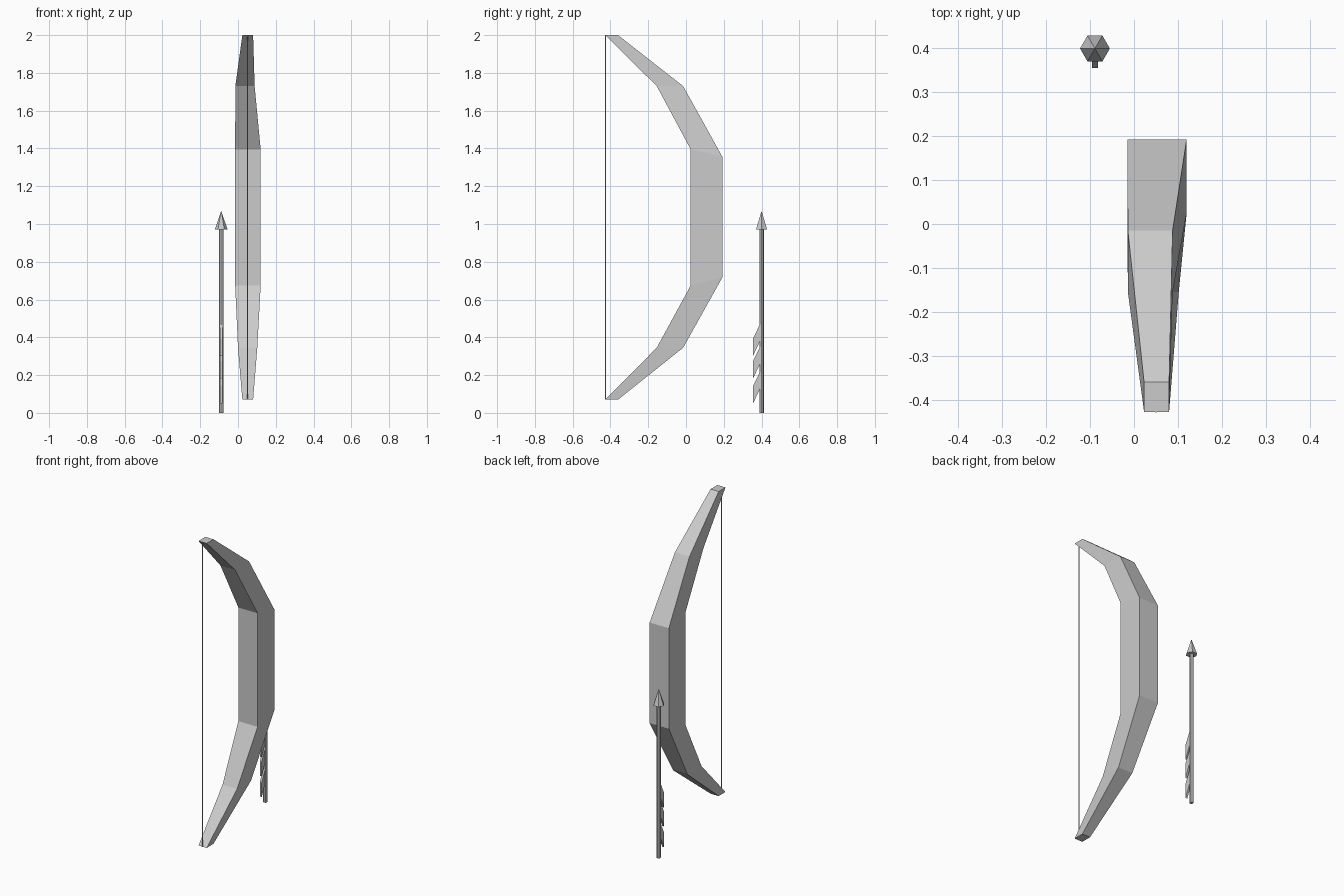
import bpy, bmesh
from mathutils import Vector

if "Cube" in bpy.data.objects:
    bpy.data.objects.remove(bpy.data.objects["Cube"])


def make_object(name, bm):
    bmesh.ops.recalc_face_normals(bm, faces=bm.faces)
    mesh = bpy.data.meshes.new(name)
    bm.to_mesh(mesh)
    bm.free()
    obj = bpy.data.objects.new(name, mesh)
    bpy.context.collection.objects.link(obj)
    return obj


def loft(name, rings):
    """Skin a list of equal-length point rings and cap both ends."""
    bm = bmesh.new()
    loops = [[bm.verts.new(p) for p in ring] for ring in rings]
    n = len(loops[0])
    for a, b in zip(loops, loops[1:]):
        for i in range(n):
            j = (i + 1) % n
            bm.faces.new((a[i], a[j], b[j], b[i]))
    bm.faces.new(loops[0])
    bm.faces.new(loops[-1])
    return make_object(name, bm)


def cone(name, x, y, z0, z1, r0, r1, sides):
    bm = bmesh.new()
    bmesh.ops.create_cone(bm, cap_ends=True, segments=sides,
                          radius1=r0, radius2=r1, depth=z1 - z0)
    # keep corners on the x axis
    if not any(abs(v.co.y) < 1e-5 and abs(v.co.x) > 1e-5 for v in bm.verts):
        for v in bm.verts:
            v.co.x, v.co.y = v.co.y, v.co.x
    bmesh.ops.translate(bm, verts=bm.verts, vec=Vector((x, y, (z0 + z1) / 2)))
    return make_object(name, bm)


# Bow limbs and grip: string-side y, z, outer y, z, left x, right x
stations = [
    (-0.428, 0.07, -0.36, 0.07, 0.023, 0.08),
    (-0.155, 0.345, -0.015, 0.345, 0.0, 0.102),
    (0.025, 0.675, 0.193, 0.718, -0.015, 0.12),
    (0.025, 1.395, 0.193, 1.355, -0.015, 0.12),
    (-0.155, 1.73, -0.015, 1.73, -0.014, 0.088),
    (-0.428, 2.0, -0.36, 2.0, 0.023, 0.08),
]
loft("bow_body", [[(xl, yi, zi), (xr, yi, zi), (xr, yo, zo), (xl, yo, zo)]
                  for yi, zi, yo, zo, xl, xr in stations])

# Bow string
cone("bow_string", 0.05, -0.427, 0.07, 2.0, 0.003, 0.003, 6)

# Arrow shaft and head
AX, AY = -0.089, 0.4
cone("arrow_shaft", AX, AY, 0.0, 0.98, 0.012, 0.012, 8)
cone("arrow_head", AX, AY, 0.97, 1.07, 0.034, 0.0, 6)

# Slanted feathers along the shaft
for i, z in enumerate((0.05, 0.182, 0.302)):
    profile = [(0.355, z), (0.395, z + 0.085), (0.395, z + 0.175), (0.355, z + 0.092)]
    loft(f"arrow_feather_{i + 1}",
         [[(AX + s * 0.0065, y, h) for y, h in profile] for s in (-1, 1)])
